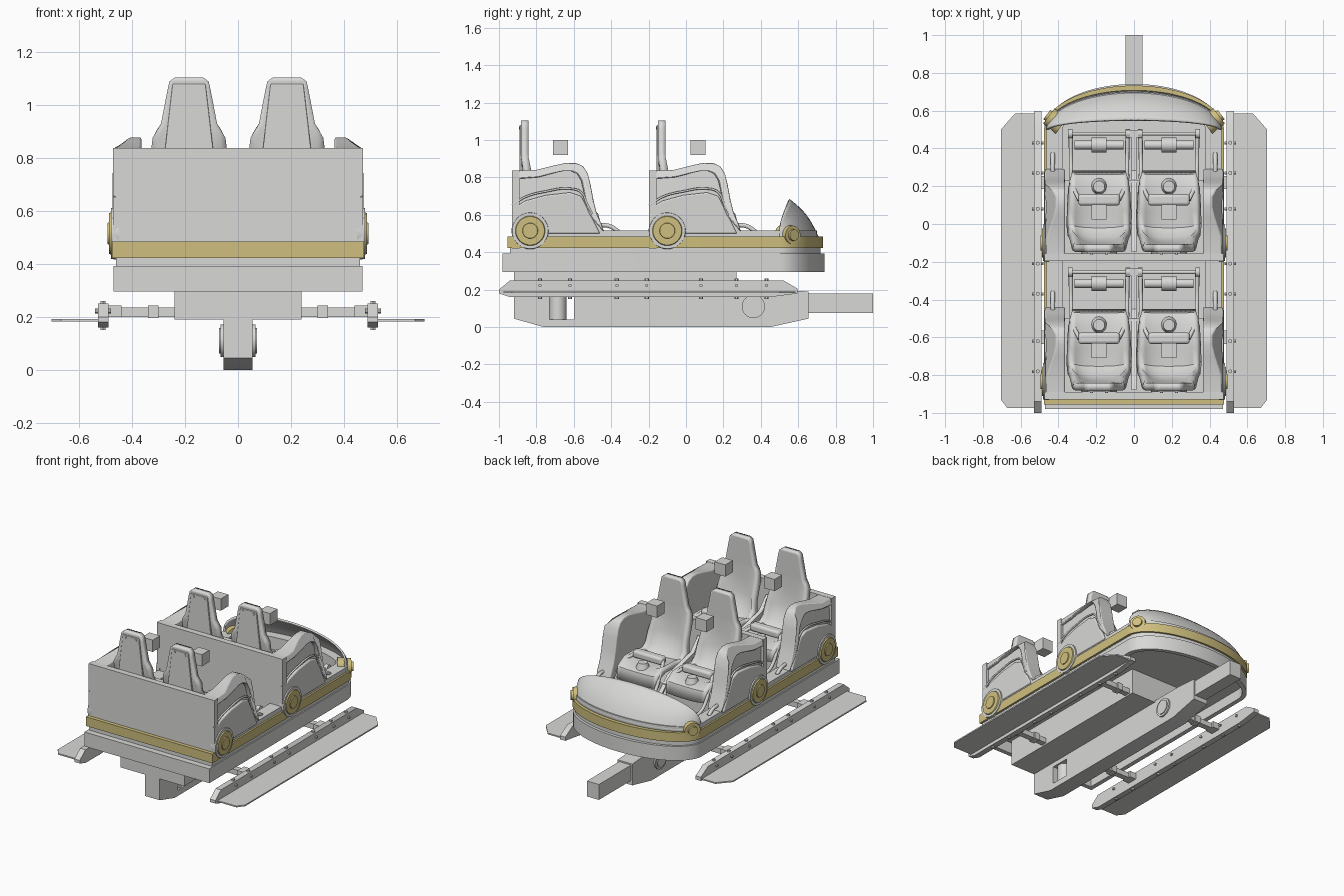
import bpy, bmesh, math
from mathutils import Vector

if "Cube" in bpy.data.objects:
    bpy.data.objects.remove(bpy.data.objects["Cube"])

def material(name, col):
    m = bpy.data.materials.new(name)
    m.diffuse_color = (*col, 1)
    m.use_nodes = True
    m.node_tree.nodes["Principled BSDF"].inputs["Base Color"].default_value = m.diffuse_color
    return m

GREY = material("light grey", (0.69, 0.69, 0.68))
GOLD = material("gold", (0.62, 0.52, 0.21))

def finish(name, bm, mat, bevel=0):
    bmesh.ops.recalc_face_normals(bm, faces=bm.faces)
    me = bpy.data.meshes.new(name)
    bm.to_mesh(me)
    bm.free()
    me.materials.append(mat)
    ob = bpy.data.objects.new(name, me)
    bpy.context.collection.objects.link(ob)
    if bevel:
        b = ob.modifiers.new("bevel", 'BEVEL')
        b.width, b.segments, b.limit_method = bevel, 3, 'ANGLE'
    return ob

def prism(name, pts, axis, a, b, mat=GREY, bevel=0):
    """Extrude a flat profile along an axis from a to b."""
    put = {'x': lambda p, d: (d, p[0], p[1]), 'y': lambda p, d: (p[0], d, p[1]),
           'z': lambda p, d: (p[0], p[1], d)}[axis]
    bm = bmesh.new()
    lo = [bm.verts.new(put(p, a)) for p in pts]
    hi = [bm.verts.new(put(p, b)) for p in pts]
    bm.faces.new(lo)
    bm.faces.new(hi)
    for i in range(len(pts)):
        j = (i + 1) % len(pts)
        bm.faces.new((lo[i], lo[j], hi[j], hi[i]))
    return finish(name, bm, mat, bevel)

def box(name, x0, x1, y0, y1, z0, z1, mat=GREY, bevel=0):
    return prism(name, [(x0, y0), (x1, y0), (x1, y1), (x0, y1)], 'z', z0, z1, mat, bevel)

def rod(name, p, q, r, mat=GREY, r2=None, seg=32):
    p, q = Vector(p), Vector(q)
    bm = bmesh.new()
    bmesh.ops.create_cone(bm, cap_ends=True, segments=seg, radius1=r,
                          radius2=r if r2 is None else r2, depth=(q - p).length)
    ob = finish(name, bm, mat)
    ob.location = (p + q) / 2
    ob.rotation_euler = (q - p).to_track_quat('Z', 'Y').to_euler()
    return ob

def tube(name, pts, r):
    cu = bpy.data.curves.new(name, 'CURVE')
    cu.dimensions, cu.bevel_depth, cu.bevel_resolution, cu.use_fill_caps = '3D', r, 3, True
    s = cu.splines.new('BEZIER')
    s.bezier_points.add(len(pts) - 1)
    for bp, p in zip(s.bezier_points, pts):
        bp.co = p
        bp.handle_left_type = bp.handle_right_type = 'AUTO'
    cu.materials.append(GREY)
    ob = bpy.data.objects.new(name, cu)
    bpy.context.collection.objects.link(ob)
    return ob

def grid(name, rows, mat, thick):
    bm = bmesh.new()
    vs = [[bm.verts.new(p) for p in r] for r in rows]
    for a, b in zip(vs, vs[1:]):
        for i in range(len(a) - 1):
            bm.faces.new((a[i], a[i + 1], b[i + 1], b[i]))
    ob = finish(name, bm, mat)
    m = ob.modifiers.new("thickness", 'SOLIDIFY')
    m.thickness, m.offset = thick, 0
    return ob

def plan(w, yb, yf, n=40):
    """Car outline from above: square back, elliptical nose."""
    arc = [(w * math.cos(math.pi * i / n), 0.5 + (yf - 0.5) * math.sin(math.pi * i / n))
           for i in range(n + 1)]
    return [(w, yb)] + arc + [(-w, yb)]

def ring(name, w, yb, yf, wall, z0, z1, mat=GREY):
    bm = bmesh.new()
    loops = [[bm.verts.new((x, y, z)) for x, y in plan(w - d, yb + d, yf - d)]
             for d, z in ((0, z0), (0, z1), (wall, z1), (wall, z0))]
    n = len(loops[0])
    for k in range(4):
        a, b = loops[k], loops[(k + 1) % 4]
        for i in range(n):
            j = (i + 1) % n
            bm.faces.new((a[i], a[j], b[j], b[i]))
    return finish(name, bm, mat)

# Lower body: skirt, floor, sill and gold band
ring("skirt", 0.47, -0.98, 0.741, 0.03, 0.295, 0.39)
prism("floor", plan(0.462, -0.94, 0.72), 'z', 0.365, 0.43)
prism("skirt_top", plan(0.47, -0.98, 0.741), 'z', 0.38, 0.392)
ring("sill", 0.464, -0.93, 0.7, 0.085, 0.42, 0.515)
ring("gold_band", 0.476, -0.955, 0.733, 0.03, 0.422, 0.484, GOLD)

# Nose hood, lofted from the outline to a raised rear rim
rows = []
for j in range(11):
    v = j / 10
    row = []
    for i in range(41):
        t = math.pi * i / 40
        c, s = math.cos(t), math.sin(t)
        k = 0.014 * math.sin(math.pi * v) * s
        row.append((c * (0.46 - 0.005 * v), 0.5 + s * (0.203 * (1 - v) + 0.05 * v) + k,
                    0.48 * (1 - v) + (0.53 + 0.15 * max(s, 0) ** 0.8) * v + k))
    rows.append(row)
grid("nose_hood", rows, GREY, 0.012)

# Headlights
for sx in (-1, 1):
    d = Vector((sx * 0.8, 0.6, 0))
    p = Vector((sx * 0.415, 0.545, 0.492))
    rod("headlight_rim", p - d * 0.04, p + d * 0.045, 0.058, GOLD, 0.05)
    rod("headlight_lens", p, p + d * 0.058, 0.036, GOLD, 0.03)

# Undercarriage
box("chassis_box", -0.24, 0.24, -0.92, 0.27, 0.19, 0.37)
spine = prism("spine", [(-0.92, 0.2), (-0.92, 0.045), (-0.76, 0), (0.45, 0), (0.655, 0.045),
                        (0.655, 0.19), (0.5, 0.2)], 'x', -0.055, 0.055)
cut = box("spine_cutter", -0.2, 0.2, -0.73, -0.6, 0.04, 0.16)
cut.hide_render = True
cut.hide_set(True)
m = spine.modifiers.new("window", 'BOOLEAN')
m.object, m.operation, m.solver = cut, 'DIFFERENCE', 'EXACT'
rod("spine_roller", (0, -0.685, 0.035), (0, -0.685, 0.165), 0.045)
rod("spine_boss", (-0.066, 0.36, 0.11), (0.066, 0.36, 0.11), 0.062)
rod("spine_boss_cap", (-0.072, 0.36, 0.11), (0.072, 0.36, 0.11), 0.048)
box("coupler", -0.045, 0.045, 0.6, 1.0, 0.075, 0.18)

# Outriggers: rails, fins, arms and bolts on both sides
for sx in (-1, 1):
    prism("rail", [(-1, 0.2), (-0.94, 0.25), (0.52, 0.25), (0.597, 0.205), (0.597, 0.18),
                   (0.45, 0.16), (-0.94, 0.16), (-1, 0.18)], 'x', sx * 0.49, sx * 0.53)
    prism("fin", [(sx * x, y) for x, y in ((0.49, -0.975), (0.67, -0.975), (0.705, -0.93),
          (0.705, 0.5), (0.63, 0.585), (0.49, 0.585))], 'z', 0.182, 0.191)
    for y in (-0.6, 0.22):
        box("arm", sx * 0.23, sx * 0.46, y - 0.02, y + 0.02, 0.2, 0.235)
        box("arm_collar", sx * 0.3, sx * 0.34, y - 0.028, y + 0.028, 0.195, 0.242)
        box("arm_clevis", sx * 0.44, sx * 0.5, y - 0.035, y + 0.035, 0.2, 0.242)
    for y in (-0.78, -0.62, -0.37, -0.21, 0.08, 0.27, 0.43):
        rod("rail_bolt", (sx * 0.51, y, 0.15), (sx * 0.51, y, 0.26), 0.011, seg=6)
        rod("rail_side_bolt", (sx * 0.48, y, 0.222), (sx * 0.54, y, 0.222), 0.009, seg=6)

# Side panel profiles (y, z)
ARCH = [(-0.93, 0.835), (-0.8, 0.84), (-0.7, 0.865), (-0.64, 0.878), (-0.59, 0.878), (-0.55, 0.86),
        (-0.525, 0.82), (-0.51, 0.76), (-0.495, 0.68), (-0.478, 0.61), (-0.452, 0.55), (-0.44, 0.51)]
FENDER = [(-0.93, 0.63), (-0.86, 0.675), (-0.75, 0.705), (-0.62, 0.72), (-0.56, 0.7),
          (-0.53, 0.64), (-0.5, 0.58), (-0.46, 0.5), (-0.93, 0.5)]
# Seat centre line (y, z, half width, forward curl of the sides)
SEAT = [(-0.47, 0.52, 0.14, 0.01), (-0.485, 0.585, 0.15, 0.01), (-0.54, 0.6, 0.155, 0.03),
        (-0.66, 0.58, 0.16, 0.05), (-0.76, 0.58, 0.16, 0.05), (-0.82, 0.63, 0.155, 0.06),
        (-0.85, 0.73, 0.145, 0.055), (-0.86, 0.83, 0.137, 0.015), (-0.861, 0.88, 0.135, 0.005),
        (-0.862, 0.905, 0.122, 0.0), (-0.862, 0.93, 0.106, 0.0), (-0.862, 1.06, 0.081, 0.0),
        (-0.862, 1.09, 0.074, 0.0), (-0.862, 1.104, 0.055, 0.0)]

for oy in (0, 0.733):
    S = lambda pts: [(y + oy, z) for y, z in pts]
    # Row body: back wall and seat base
    box("back_wall", -0.473, 0.473, -0.93 + oy, -0.89 + oy, 0.42, 0.838)
    box("seat_base", -0.37, 0.37, -0.9 + oy, -0.5 + oy, 0.42, 0.56)
    prism("centre_divider", S([(-0.88, 0.5), (-0.88, 0.74), (-0.8, 0.66), (-0.55, 0.6),
                               (-0.45, 0.51), (-0.26, 0.5), (-0.26, 0.42)]), 'x', -0.014, 0.014)
    rod("lap_bar_shaft", (-0.35, -0.255 + oy, 0.485), (0.35, -0.255 + oy, 0.485), 0.01)
    box("shaft_mount", -0.04, 0.04, -0.275 + oy, -0.235 + oy, 0.42, 0.505)
    for sx in (-1, 1):
        # Side panel with raised arch band, fender and gold wheel
        inner = [(-0.75 + (y + 0.75) * 0.84, 0.56 + (z - 0.56) * 0.86) for y, z in ARCH[1:10]]
        panel = prism("side_panel", S([(-0.93, 0.5)] + ARCH), 'x', sx * 0.365, sx * 0.46, bevel=0.008)
        band = prism("arch_band", S(ARCH + inner[::-1] + [(-0.93, 0.79)]), 'x',
                     sx * 0.44, sx * 0.472, bevel=0.006)
        for ob in (panel, band):
            for v in ob.data.vertices:
                if abs(v.co.x) > 0.4:
                    v.co.x -= sx * max(0, v.co.z - 0.83) * 1.3
        prism("side_fender", S(FENDER), 'x', sx * 0.44, sx * 0.473, bevel=0.008)
        tube("fender_ridge", [(sx * 0.468, y + oy, z + 0.02) for y, z in FENDER[:7]], 0.006)
        tube("grab_loop", [(sx * 0.43, -0.47 + oy, 0.545), (sx * 0.43, -0.41 + oy, 0.54),
                           (sx * 0.43, -0.36 + oy, 0.51)], 0.012)
        wy = -0.833 + oy
        rod("wheel_rim", (sx * 0.45, wy, 0.515), (sx * 0.481, wy, 0.515), 0.1, GREY, 0.096, 48)
        rod("wheel_disc", (sx * 0.46, wy, 0.515), (sx * 0.488, wy, 0.515), 0.09, GOLD, 0.076, 48)
        rod("wheel_cap", (sx * 0.48, wy, 0.515), (sx * 0.494, wy, 0.515), 0.044, GOLD, 0.04)

        # Bucket seat with headrest
        cx = sx * 0.185
        rows = []
        for k, (y, z, w, curl) in enumerate(SEAT):
            up = 1 - min(1, max(0, (k - 3) / 3))
            rows.append([(cx + w * u, y + oy + curl * abs(u) ** 3 * (1 - up),
                          z + curl * abs(u) ** 3 * up) for u in [i / 6 - 1 for i in range(13)]])
        grid("seat", rows, GREY, 0.04)
        prism("seat_rear_plate", [(cx - 0.095, 0.8), (cx + 0.095, 0.8), (cx + 0.062, 1.08),
                                  (cx - 0.062, 1.08)], 'y', -0.89 + oy, -0.86 + oy, bevel=0.004)
        for d in (-0.04, 0.04):
            rod("plate_bolt", (cx + d, -0.894 + oy, 1.065), (cx + d, -0.88 + oy, 1.065), 0.008, seg=12)
        rod("seat_horn", (cx, -0.535 + oy, 0.59), (cx, -0.535 + oy, 0.645), 0.05, GREY, 0.03)

        # Floating cube in front of each headrest
        box("head_cube", cx - 0.04, cx + 0.04, -0.71 + oy, -0.63 + oy, 0.92, 1.0)

        # Lap bar
        for d in (-1, 1):
            tube("lap_bar_arm", [(cx + d * 0.15, -0.255 + oy, 0.485), (cx + d * 0.148, -0.43 + oy, 0.5),
                 (cx + d * 0.143, -0.52 + oy, 0.61), (cx + d * 0.105, -0.605 + oy, 0.655)], 0.011)
            rod("lap_bar_hub", (cx + d * 0.14, -0.255 + oy, 0.485),
                (cx + d * 0.165, -0.255 + oy, 0.485), 0.025)
        rod("lap_bar_cross_rod", (cx - 0.13, -0.315 + oy, 0.48), (cx + 0.13, -0.315 + oy, 0.48), 0.024)
        rod("lap_bar_cross_hub", (cx - 0.04, -0.315 + oy, 0.475), (cx + 0.04, -0.315 + oy, 0.475), 0.04)
        box("lap_pad", cx - 0.11, cx + 0.11, -0.635 + oy, -0.575 + oy, 0.63, 0.68, bevel=0.015)

# Smooth shading with sharp edges kept
for ob in bpy.data.objects:
    ob.select_set(ob.type == 'MESH' and not ob.hide_render)
bpy.context.view_layer.objects.active = spine
bpy.ops.object.shade_smooth_by_angle(angle=math.radians(35))
